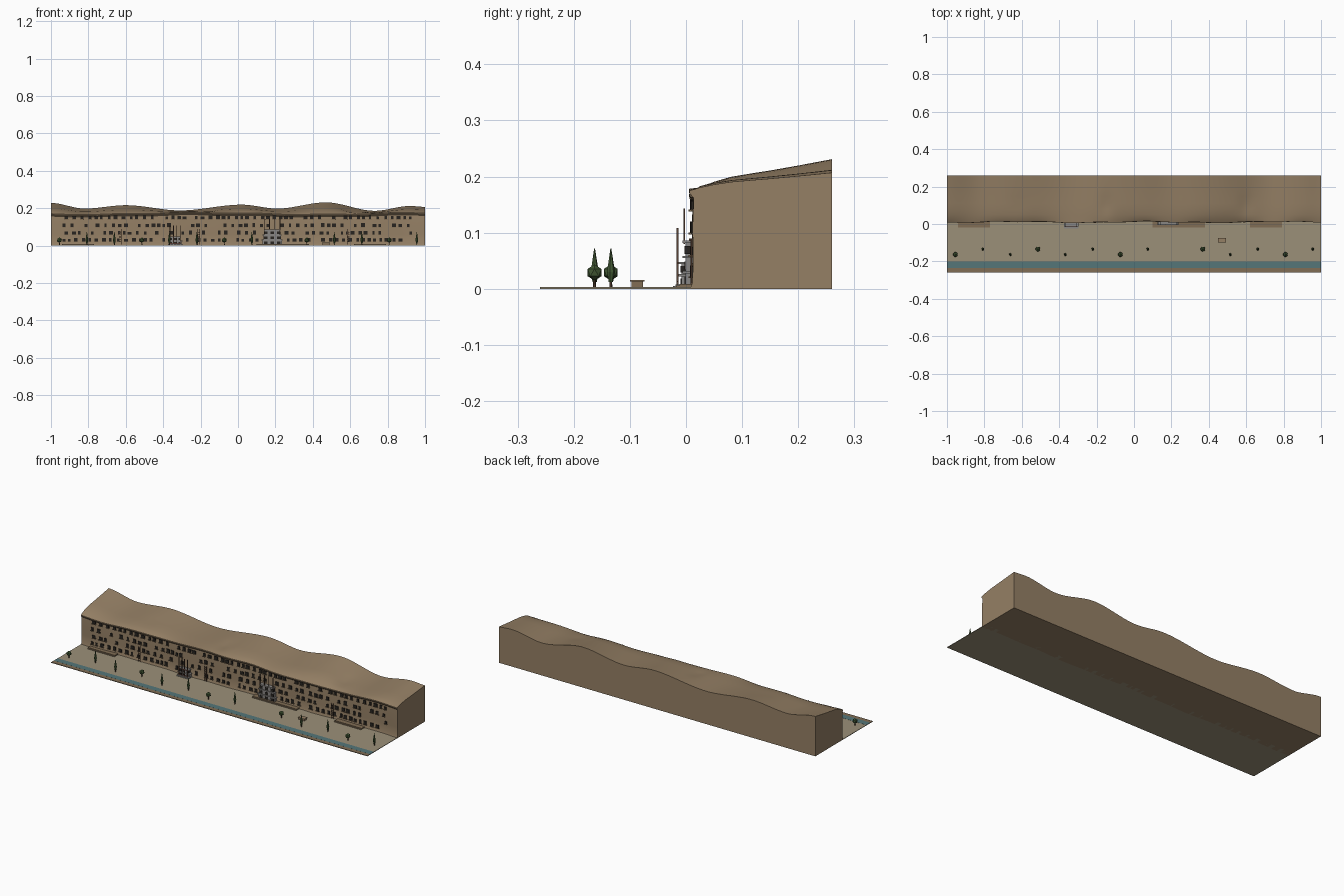
import bpy, bmesh, random
from math import sin, exp, radians
from mathutils import Matrix, Vector

if "Cube" in bpy.data.objects:
    bpy.data.objects.remove(bpy.data.objects["Cube"])

random.seed(4)


def mat(name, r, g, b):
    m = bpy.data.materials.new(name)
    m.diffuse_color = (r, g, b, 1)
    m.use_nodes = True
    m.node_tree.nodes["Principled BSDF"].inputs["Base Color"].default_value = m.diffuse_color
    return m


ROCK = mat("sandstone", .30, .215, .13)
SAND = mat("sand", .33, .28, .19)
WATER = mat("water", .09, .18, .19)
DARK = mat("cave_dark", .02, .017, .014)
LEDGE = mat("ledge", .22, .155, .09)
STONE = mat("grey_stone", .25, .24, .23)
WOOD = mat("wood", .10, .055, .035)
RED = mat("red_paint", .22, .05, .03)
LEAF = mat("foliage", .055, .10, .035)


def finish(name, bm, m, smooth=None):
    bmesh.ops.recalc_face_normals(bm, faces=bm.faces)
    me = bpy.data.meshes.new(name)
    bm.to_mesh(me)
    bm.free()
    me.materials.append(m)
    if smooth:
        for p in me.polygons:
            p.use_smooth = True
        me.set_sharp_from_angle(angle=radians(smooth))
    o = bpy.data.objects.new(name, me)
    bpy.context.collection.objects.link(o)
    return o


def boxes(name, items, m):
    """Each item: x0, x1, y0, y1, z0, z1."""
    bm = bmesh.new()
    for x0, x1, y0, y1, z0, z1 in items:
        M = Matrix.Translation(((x0 + x1) / 2, (y0 + y1) / 2, (z0 + z1) / 2)) @ \
            Matrix.Diagonal((x1 - x0, y1 - y0, z1 - z0, 1))
        bmesh.ops.create_cube(bm, size=1, matrix=M)
    return finish(name, bm, m)


def cone(bm, x, y, z0, z1, r0, r1, n):
    bmesh.ops.create_cone(bm, cap_ends=True, segments=n, radius1=r0, radius2=r1,
                          depth=z1 - z0, matrix=Matrix.Translation((x, y, (z0 + z1) / 2)))


# Cliff shape functions
CREST = [(-1, .228), (-.82, .198), (-.6, .216), (-.31, .188), (.02, .219),
         (.21, .198), (.47, .231), (.73, .186), (.92, .212), (1, .207)]


def crest(x):
    for (a, za), (b, zb) in zip(CREST, CREST[1:]):
        if x <= b:
            t = (x - a) / (b - a)
            return za + (zb - za) * t * t * (3 - 2 * t)
    return CREST[-1][1]


def face_y(x):
    return .015 + .003 * sin(9 * x + 1) + .002 * sin(23 * x)


def lip_z(x):
    return .171 + .005 * sin(5 * x + 2.6) + .002 * sin(17 * x)


def gully(x, y):
    s = 0
    for cx, w, d in ((-.15, .035, .007), (.6, .04, .007), (-.62, .06, .003)):
        s += d * exp(-((x - cx) / w) ** 2 - ((y - .1) / .05) ** 2)
    return s


# Cliff: swept cross-section from foot to crest to back
N = 140
bm = bmesh.new()
rings = []
for i in range(N + 1):
    x = -1 + 2 * i / N
    f, l, c = face_y(x), lip_z(x), crest(x)
    pts = [(f - .004, 0), (f, .012), (f + .001, .06), (f, .11), (f + .002, l - .012),
           (f - .005, l - .004), (f - .005, l + .001)]
    for y, t in ((.025, .2), (.05, .36), (.08, .5), (.11, .58), (.15, .68), (.2, .82), (.26, 1)):
        pts.append((y, l + (c - l) * t - gully(x, y)))
    pts.append((.26, 0))
    rings.append([bm.verts.new((x, y, z)) for y, z in pts])
for a, b in zip(rings, rings[1:]):
    for j in range(len(a)):
        k = (j + 1) % len(a)
        bm.faces.new((a[j], b[j], b[k], a[k]))
bm.faces.new(rings[0])
bm.faces.new(rings[-1])
finish("cliff", bm, ROCK, 35)

# Valley floor, river and bank
boxes("valley_floor", [(-1, 1, -.26, .04, 0, .003)], SAND)
boxes("river", [(-1, 1, -.236, -.201, .001, .0036)], WATER)
boxes("river_bank", [(-1, 1, -.26, -.236, .001, .0033)], LEDGE)

# Cave openings in four rows, with sills
caves, sills = [], []
for row, z in enumerate((.022, .06, .1, .141)):
    x = -.93 + .012 * (row % 2)
    while x < .93:
        w, h = random.uniform(.012, .022), random.uniform(.014, .02)
        temple = .125 < x < .245 and z < .09 or -.375 < x < -.295 and z < .05
        if random.random() < .85 and not temple:
            f = face_y(x)
            caves.append((x - w / 2, x + w / 2, f - .003, f + .008, z, z + h))
            sills.append((x - w / 2 - .002, x + w / 2 + .002, f - .006, f + .006, z - .003, z))
        x += random.choice((.028, .034, .042))
boxes("cave_openings", caves, DARK)
boxes("cave_sills", sills, LEDGE)

# Low terraces at the cliff foot
boxes("terraces", [(a, b, -.018 + .006 * k, .02, .002, .006 + .003 * k)
                   for a, b in ((-.94, -.77), (.1, .38), (.62, .79)) for k in (0, 1)], LEDGE)

# Ladders up the cliff
ladders = []
for x in (-.63, -.21, .59):
    f = face_y(x)
    for s in (-.006, .006):
        ladders.append((x + s - .001, x + s + .001, f - .009, f - .006, .003, .09))
    ladders += [(x - .006, x + .006, f - .009, f - .007, .01 + .01 * k, .012 + .01 * k)
                for k in range(8)]
boxes("ladders", ladders, WOOD)


def temple(tag, x0, x1, y0, h, tiers, top, post_base, post_y):
    w, th = x1 - x0, h / tiers
    body, slabs, doors, posts = [], [], [], []
    for t in range(tiers):
        ins, z = .006 * t, .004 + t * th
        body.append((x0 + ins, x1 - ins, y0 + .005, .025, z, z + th))
        slabs.append((x0 + ins - .004, x1 - ins + .004, y0, .027, z + th - .004, z + th))
        for k in range(3):
            cx = x0 + w * (k + .5) / 3
            doors.append((cx - w * .09, cx + w * .09, y0 + .003, .01, z + .003, z + th * .65))
    for k in range(4):
        px = x0 + w * (.1 + .8 * k / 3)
        posts.append((px - .002, px + .002, post_y - .0015, post_y + .0015, post_base, top))
    boxes(tag + "_body", body, STONE)
    boxes(tag + "_roofs", slabs, STONE)
    boxes(tag + "_doors", doors, DARK)
    boxes(tag + "_posts", posts, WOOD)
    boxes(tag + "_steps", [(x0 - .004, x1 + .004, y0 - .01 + .004 * k, .01, .002, .005 + .003 * k)
                           for k in range(2)], STONE)


temple("large_temple", .13, .235, -.006, .082, 3, .143, .08, -.003)
temple("small_temple", -.37, -.302, -.013, .044, 2, .108, .003, -.015)
boxes("red_rails", [(-.368, -.304, -.0165, -.0145, z, z + .002) for z in (.012, .045)], RED)

# Stone hut on the sand
boxes("hut_walls", [(.452, .488, -.097, -.077, .002, .013)], LEDGE)
boxes("hut_roof", [(.449, .491, -.1, -.074, .013, .016)], ROCK)

# Trees: every third one round, the rest tall and thin
trunks, crowns, poplars = bmesh.new(), bmesh.new(), bmesh.new()
for i in range(14):
    if i == 8:
        continue
    x, y = -.955 + .147 * i, (-.163, -.134)[i % 2]
    cone(trunks, x, y, .002, .02, .0028, .002, 6)
    if i % 3 == 0:
        bmesh.ops.create_icosphere(crowns, subdivisions=1, radius=.0145,
                                   matrix=Matrix.Translation((x, y, .029)))
    else:
        cone(poplars, x, y, .012, .03, .004, .0075, 7)
        cone(poplars, x, y, .03, .072, .0075, .0008, 7)
finish("tree_trunks", trunks, WOOD)
finish("round_crowns", crowns, LEAF)
finish("poplar_crowns", poplars, LEAF)
